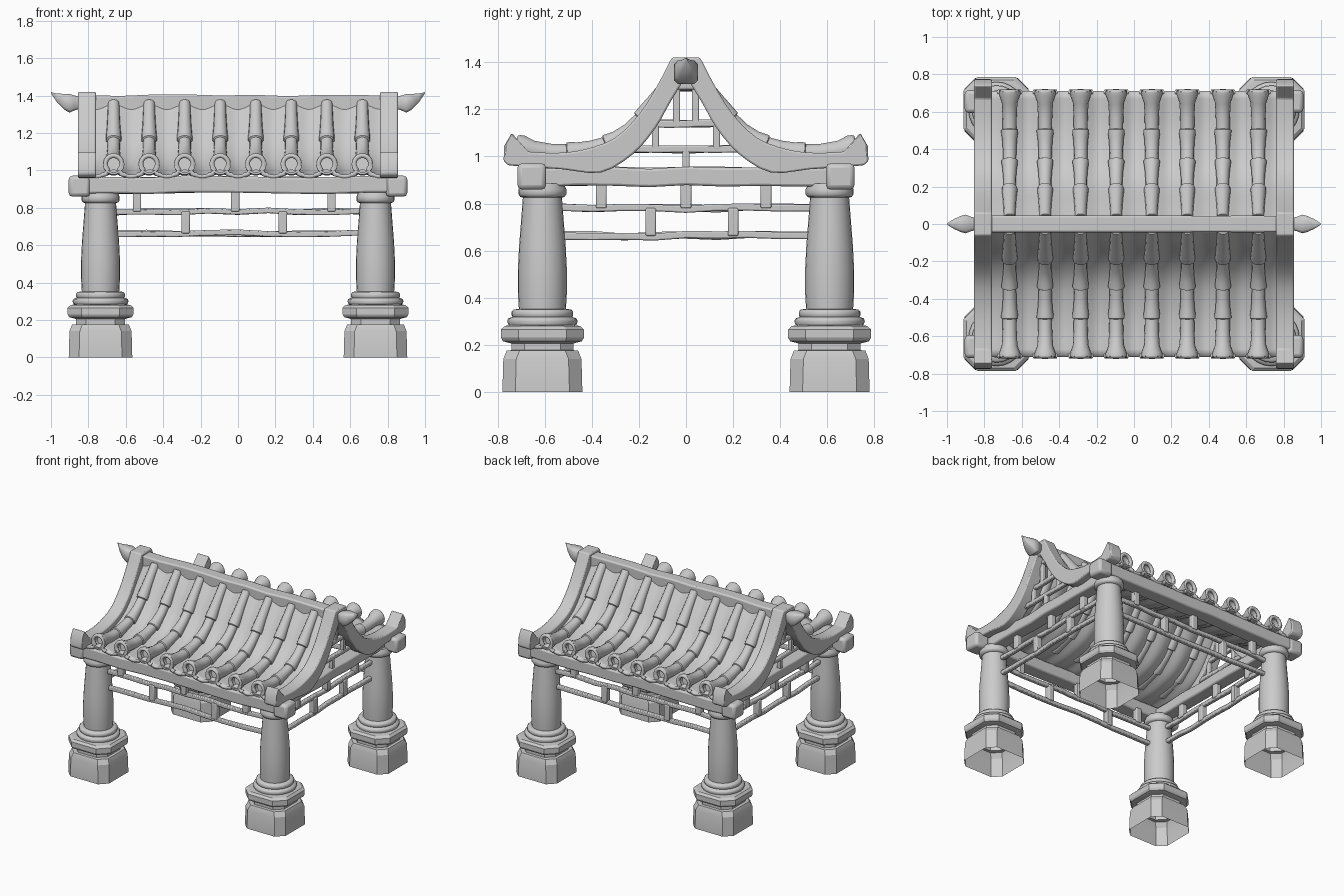
import bpy, bmesh, math, random
from mathutils import Vector

random.seed(4)
cube = bpy.data.objects.get("Cube")
if cube:
    bpy.data.objects.remove(cube)

COL_X, COL_Y = 0.735, 0.61
SIDES = (-1, 1)


def finish(obj, bevel=0, angle=35):
    """Optional bevel, then smooth shading with sharp edges kept."""
    bpy.ops.object.select_all(action="DESELECT")
    obj.select_set(True)
    bpy.context.view_layer.objects.active = obj
    if bevel:
        mod = obj.modifiers.new("Bevel", "BEVEL")
        mod.width, mod.segments = bevel, 2
        mod.limit_method, mod.angle_limit = "ANGLE", math.radians(35)
    bpy.ops.object.shade_smooth_by_angle(angle=math.radians(angle))
    return obj


def loft(name, rings, bevel=0, closed=True, caps=(True, True), angle=35):
    """Skin a list of equally sized point rings."""
    bm = bmesh.new()
    loops = [[bm.verts.new(p) for p in ring] for ring in rings]
    n = len(loops[0])
    for a, b in zip(loops, loops[1:]):
        for i in range(n if closed else n - 1):
            j = (i + 1) % n
            bm.faces.new((a[i], a[j], b[j], b[i]))
    for loop, cap in zip((loops[0], loops[-1]), caps):
        if cap and closed:
            bm.faces.new(loop)
    bmesh.ops.recalc_face_normals(bm, faces=bm.faces)
    mesh = bpy.data.meshes.new(name)
    bm.to_mesh(mesh)
    bm.free()
    obj = bpy.data.objects.new(name, mesh)
    bpy.context.collection.objects.link(obj)
    return finish(obj, bevel, angle)


def spline(points, steps):
    """Smooth path through the given points."""
    pts = [Vector(p) for p in points]
    pts = [2 * pts[0] - pts[1]] + pts + [2 * pts[-1] - pts[-2]]
    out = []
    for a, b, c, d in zip(pts, pts[1:], pts[2:], pts[3:]):
        for k in range(steps):
            t = k / steps
            out.append(0.5 * (2 * b + (c - a) * t + (2 * a - 5 * b + 4 * c - d) * t * t
                              + (3 * b - a - 3 * c + d) * t ** 3))
    return out + [pts[-2]]


def timber(name, start, end, width, height, parts=1, wobble=0.0, bevel=0.01):
    """Hewn square timber; its cross-section varies a little along its length."""
    start, end = Vector(start), Vector(end)
    axis = (end - start).normalized()
    up = Vector((0, 1, 0)) if abs(axis.z) > 0.9 else Vector((0, 0, 1))
    side = axis.cross(up)
    rings = []
    for k in range(parts + 1):
        c = start.lerp(end, k / parts) + up * random.uniform(-wobble, wobble)
        s = 1 + random.uniform(-wobble, wobble) * 5
        rings.append([c + side * (u * width / 2 * s) + up * (v * height / 2 * s)
                      for u, v in ((-1, -1), (1, -1), (1, 1), (-1, 1))])
    return loft(name, rings, bevel)


def circle_ring(x, y, z, r, n=24):
    return [(x + r * math.cos(math.tau * i / n), y + r * math.sin(math.tau * i / n), z)
            for i in range(n)]


def chamfered_ring(x, y, z, h, cut):
    k = h - cut
    return [(x + a, y + b, z) for a, b in ((h, -k), (h, k), (k, h), (-k, h),
                                           (-h, k), (-h, -k), (-k, -h), (k, -h))]


# Columns on stepped plinths
plinth = [(0, .17), (.14, .166), (.175, .152), (.177, .132), (.212, .132)]
slab = [(.205, .13), (.215, .168), (.23, .176), (.265, .176), (.28, .16), (.285, .12)]
shaft = [(.28, .13), (.285, .145), (.3, .15), (.312, .145), (.318, .127), (.325, .131),
         (.34, .131), (.35, .122), (.352, .1), (.42, .104), (.52, .104), (.62, .099),
         (.72, .091), (.825, .083), (.828, .094), (.84, .102), (.86, .102), (.885, .09)]
for sx in SIDES:
    for sy in SIDES:
        x, y = sx * COL_X, sy * COL_Y
        loft("plinth", [chamfered_ring(x, y, z, h, .055) for z, h in plinth],
             caps=(False, True), angle=25)
        loft("plinth_slab", [chamfered_ring(x, y, z, h, h * .42) for z, h in slab], angle=25)
        loft("column", [circle_ring(x, y, z, r) for z, r in shaft], angle=50)

# Main beams with blocky heads, and side beams
for s in SIDES:
    y = s * .655
    timber("eave_beam", (-.87, y, .922), (.87, y, .922), .11, .088, 9, .006)
    for e in SIDES:
        timber("beam_head", (e * .79, y, .915), (e * .905, y, .915), .122, .112, bevel=.02)
    timber("side_beam", (s * .75, -.62, .913), (s * .75, .62, .913), .1, .078, 8, .005)


# Lattice rails and posts below the beams
def lattice(name, place, half, uppers, lowers):
    for z in (.78, .663):
        timber(name + "_rail", place(-half, z), place(half, z), .03, .03, 8, .006, .006)
    for u in uppers:
        timber(name + "_post", place(u, .78), place(u, .89), .045, .045, bevel=.006)
    for u in lowers:
        timber(name + "_post", place(u, .663), place(u, .78), .045, .045, bevel=.006)


for s in SIDES:
    lattice("front_lattice" if s < 0 else "back_lattice",
            lambda u, z: (u, s * COL_Y, z), .65, (-.54, -.015, .5), (-.28, .24))
    lattice("side_lattice", lambda u, z: (s * COL_X, u, z), .53, (-.36, 0, .34), (-.15, .2))

# Curved gable boards: (outer y, outer z, inner y, inner z) from apex to tip
board = [(.06, 1.42, .012, 1.32), (.12, 1.305, .07, 1.225), (.195, 1.185, .13, 1.12),
         (.3, 1.08, .225, 1.01), (.43, 1.03, .36, .932), (.55, 1.015, .52, .945),
         (.67, 1.02, .66, .955), (.74, 1.1, .755, .962), (.772, 1.045, .775, .98)]
half = [Vector(b) for b in spline(board[:7], 3)] + [Vector(b) for b in board[7:]]
profile = [(-a, b, -c, d) for a, b, c, d in reversed(half)]
profile += [(0, 1.42, 0, 1.31)] + [tuple(h) for h in half]
for s in SIDES:
    x0, x1 = s * .76, s * .855
    loft("gable_board", [[(x0, a, b), (x1, a, b), (x1, c, d), (x0, c, d)]
                         for a, b, c, d in profile], .008)
    # Gable lattice behind the board
    gx = s * .78
    for z, w in ((1.14, .15), (1.03, .26)):
        timber("gable_rail", (gx, -w, z), (gx, w, z), .03, .03, 4, .004, .006)
    for y, z0, z1 in ((-.04, 1.14, 1.3), (.04, 1.14, 1.3), (-.13, 1.03, 1.14),
                      (.13, 1.03, 1.14), (0, .94, 1.03)):
        timber("gable_post", (gx, y, z0), (gx, y, z1), .03, .03, bevel=.005)
    # Horned ridge finial
    horn = [(.84, .03, 1.362), (.875, .04, 1.36), (.9, .05, 1.358), (.93, .042, 1.367),
            (.965, .025, 1.385), (1, .003, 1.415)]
    loft("ridge_finial", [[(s * x, u * r, z + v * r) for u, v in
                           ((-1, -.7), (-.7, -1), (.7, -1), (1, -.7),
                            (1, .7), (.7, 1), (-.7, 1), (-1, .7))]
                          for x, r, z in horn], angle=50)

# Ridge
timber("ridge", (-.8, 0, 1.34), (.8, 0, 1.34), .088, .12, 9, .005)

# Roof sheets, sagging between the tile rows
TILE_X = [-.665 + .19 * i for i in range(8)]
slope = spline([(.02, 1.37, 0), (.1, 1.265, 0), (.2, 1.13, 0), (.3, 1.05, 0),
                (.42, 1.008, 0), (.55, .99, 0), (.71, .995, 0)], 4)
columns = [-.77 + 1.54 * i / 96 for i in range(97)]
for s in SIDES:
    sheet = loft("roof_sheet", [[(x, s * p.x, p.y - .028 * math.sin(
        math.pi * (x - TILE_X[0]) / .19) ** 2) for x in columns] for p in slope],
        closed=False, angle=60)
    solid = sheet.modifiers.new("Solidify", "SOLIDIFY")
    solid.thickness, solid.offset = .018, 0

# Tile rows: flared sections overlapping down the slope, hollow at the eave
path = spline([(.03, 1.36, 0), (.1, 1.275, 0), (.2, 1.148, 0), (.3, 1.068, 0),
               (.42, 1.028, 0), (.55, 1.015, 0), (.715, 1.035, 0)], 8)


def at(t):
    f = min(max(t, 0), 1) * (len(path) - 1)
    i = min(int(f), len(path) - 2)
    return path[i].lerp(path[i + 1], f - i), (path[i + 1] - path[i]).normalized()


def tile_stations():
    cuts = [0, .32, .56, .78, 1]
    out = []
    for k, (a, b) in enumerate(zip(cuts, cuts[1:])):
        big = .041 if k < 3 else .052
        for f, r in ((.01, .031), (.35, .032), (.7, .036), (.9, big), (.99, big)):
            out.append((a + (b - a) * f, r + .002 * k))
    return out + [(1, .046), (.95, .04)]


def omega(x, y, z):
    arc = [(.044 * math.cos(math.radians(a)), .044 * math.sin(math.radians(a)))
           for a in range(225, -46, -18)]
    points = [(-.062, -.06), (-.04, -.054)] + arc + [(.04, -.054), (.062, -.06)]
    data = bpy.data.curves.new("eave_tile_lip", "CURVE")
    data.dimensions, data.bevel_depth, data.bevel_resolution = "3D", .013, 2
    data.use_fill_caps = True
    line = data.splines.new("POLY")
    line.points.add(len(points) - 1)
    for p, (u, v) in zip(line.points, points):
        p.co = (x + u, y, z + v, 1)
    obj = bpy.data.objects.new("eave_tile_lip", data)
    bpy.context.collection.objects.link(obj)
    bpy.ops.object.select_all(action="DESELECT")
    obj.select_set(True)
    bpy.context.view_layer.objects.active = obj
    bpy.ops.object.convert(target="MESH")
    finish(bpy.context.object, angle=60)


for s in SIDES:
    for x in TILE_X:
        rings = []
        for t, r in tile_stations():
            c, d = at(t)
            rings.append([(x + r * math.cos(a), s * (c.x - d.y * r * math.sin(a)),
                           c.y + d.x * r * math.sin(a))
                          for a in (math.tau * i / 14 for i in range(14))])
        loft("tile_row", rings, angle=40)
        omega(x, s * .705, 1.035)
